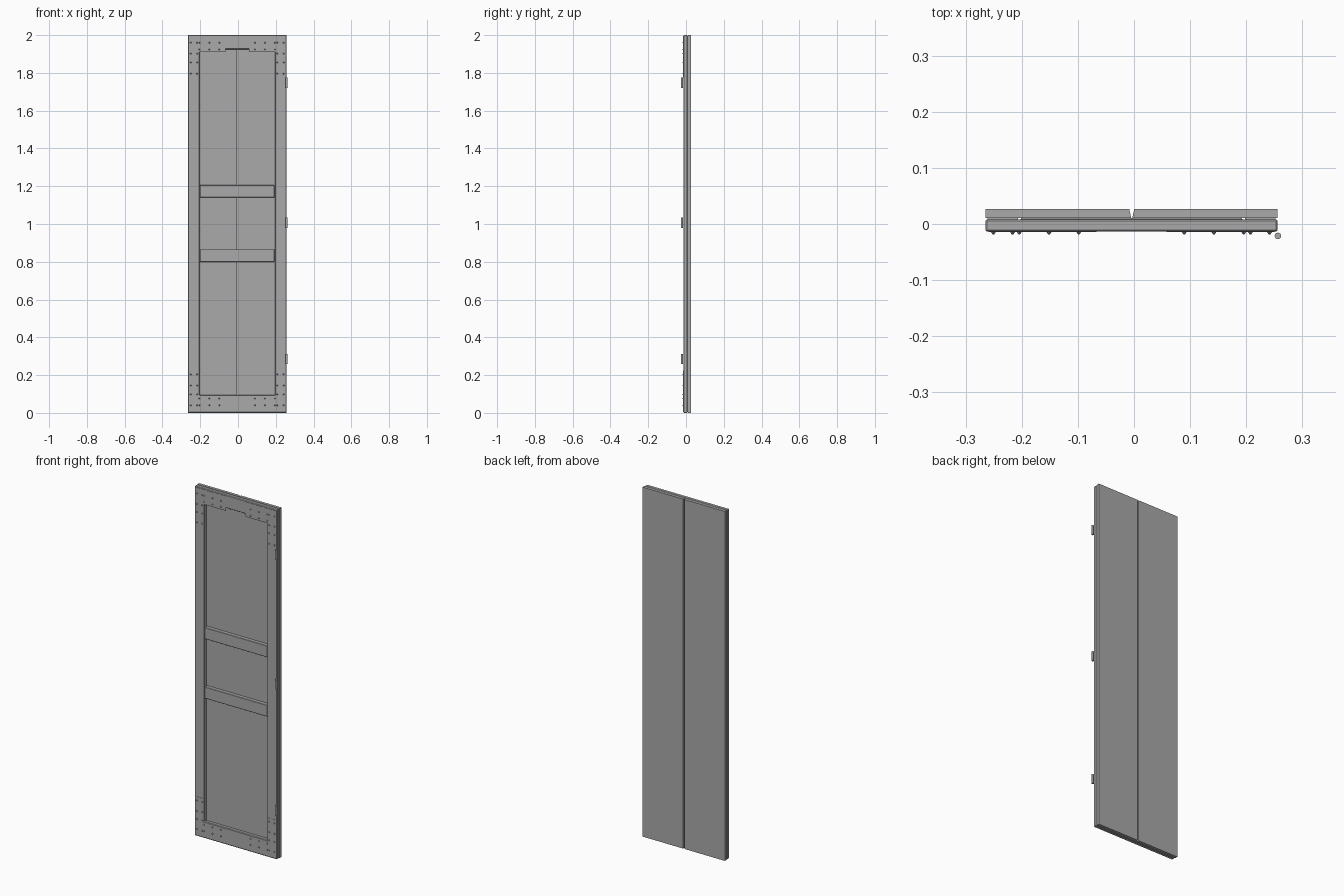
import bpy, bmesh
from math import pi
from mathutils import Matrix

cube = bpy.data.objects.get("Cube")
if cube:
    bpy.data.objects.remove(cube, do_unlink=True)

grey = bpy.data.materials.new("plain_grey")
grey.use_nodes = True
colour = (0.4, 0.4, 0.4, 1)
grey.diffuse_color = colour
grey.node_tree.nodes["Principled BSDF"].inputs["Base Color"].default_value = colour

LEFT, RIGHT, TOP = -0.265, 0.256, 2.0
IN_LEFT, IN_RIGHT, IN_LOW, IN_HIGH = -0.204, 0.195, 0.095, 1.925
FRONT, BACK = -0.0135, 0.008


def finish(name, bm):
    bmesh.ops.recalc_face_normals(bm, faces=bm.faces)
    mesh = bpy.data.meshes.new(name)
    bm.to_mesh(mesh)
    bm.free()
    mesh.materials.append(grey)
    obj = bpy.data.objects.new(name, mesh)
    bpy.context.collection.objects.link(obj)
    return obj


def prism(name, outline, axis, low, high, bevel=0):
    """Extrude a 2D outline: axis 'z' takes (x, y), axis 'y' takes (x, z)."""
    bm = bmesh.new()
    place = (lambda a, b: (a, b, low)) if axis == "z" else (lambda a, b: (a, low, b))
    face = bm.faces.new([bm.verts.new(place(a, b)) for a, b in outline])
    moved = bmesh.ops.extrude_face_region(bm, geom=[face])["geom"]
    step = (0, 0, high - low) if axis == "z" else (0, high - low, 0)
    bmesh.ops.translate(bm, vec=step, verts=[v for v in moved if isinstance(v, bmesh.types.BMVert)])
    obj = finish(name, bm)
    if bevel:
        mod = obj.modifiers.new("Bevel", "BEVEL")
        mod.width, mod.segments = bevel, 1
    return obj


def box(name, x0, x1, y0, y1, z0, z1, bevel=0):
    return prism(name, [(x0, z0), (x1, z0), (x1, z1), (x0, z1)], "y", y0, y1, bevel)


# Back boards with a tapered groove between them
mid = -0.004
prism("right_back_board", [(LEFT, 0.0105), (mid - 0.001, 0.0105), (mid - 0.0045, 0.027), (LEFT, 0.027)], "z", 0, TOP)
prism("left_back_board", [(mid + 0.001, 0.0105), (RIGHT, 0.0105), (RIGHT, 0.027), (mid + 0.0045, 0.027)], "z", 0, TOP)

# Front frame: one ring with chamfered edges
bm = bmesh.new()
rings = []
for y in (FRONT, BACK):
    for x0, x1, z0, z1 in ((LEFT, RIGHT, 0, TOP), (IN_LEFT, IN_RIGHT, IN_LOW, IN_HIGH)):
        rings.append([bm.verts.new((x, y, z)) for x, z in ((x0, z0), (x1, z0), (x1, z1), (x0, z1))])
for a, b in ((0, 1), (2, 3), (0, 2), (1, 3)):
    for i in range(4):
        j = (i + 1) % 4
        bm.faces.new((rings[a][i], rings[a][j], rings[b][j], rings[b][i]))
frame = finish("front_frame", bm)
chamfer = frame.modifiers.new("Bevel", "BEVEL")
chamfer.width, chamfer.segments = 0.003, 1

# Thin filler that joins the frame to the boards
for name, x0, x1 in (("right_joint", LEFT + 0.004, IN_LEFT - 0.003), ("left_joint", IN_RIGHT + 0.003, RIGHT - 0.004)):
    box(name, x0, x1, BACK - 0.001, 0.0115, 0.004, TOP - 0.004)

# Two cross bars
for name, z in (("lower_cross_bar", 0.80), ("upper_cross_bar", 1.14)):
    box(name, -0.202, 0.193, FRONT + 0.001, 0.0105, z, z + 0.066, 0.002)

# Corner plates and their rivets, mirrored to all four corners
centre = (LEFT + RIGHT) / 2
rivets = bmesh.new()
spots = [(x, z) for x in (0.200, 0.147, 0.094) for z in (0.04, 0.076)]
spots += [(x, z) for x in (0.246, 0.212) for z in (0.04, 0.098, 0.145, 0.204)]
plate = [(0.255, 0.006), (0.255, 0.225), (0.205, 0.225), (0.205, 0.09), (0.062, 0.09), (0.062, 0.006)]
for side, sx in (("left", 1), ("right", -1)):
    for level, up in (("lower", False), ("upper", True)):
        def put(p):
            return centre + sx * p[0], TOP - p[1] if up else p[1]
        prism(f"{level}_{side}_corner_plate", [put(p) for p in plate], "y", FRONT - 0.0012, FRONT + 0.0005)
        for spot in spots:
            x, z = put(spot)
            bmesh.ops.create_cone(rivets, cap_ends=True, segments=8, radius1=0.0045, radius2=0.0012, depth=0.005,
                                  matrix=Matrix.Translation((x, FRONT - 0.003, z)) @ Matrix.Rotation(pi / 2, 4, "X"))
finish("rivets", rivets)

# Hinge barrels on the left edge
hinges = bmesh.new()
for z in (0.285, 1.007, 1.748):
    bmesh.ops.create_cone(hinges, cap_ends=True, segments=16, radius1=0.0058, radius2=0.0058, depth=0.054,
                          matrix=Matrix.Translation((0.2565, -0.0212, z)))
barrels = finish("hinge_barrels", hinges)
bpy.context.view_layer.objects.active = barrels
barrels.select_set(True)
bpy.ops.object.shade_smooth_by_angle()
